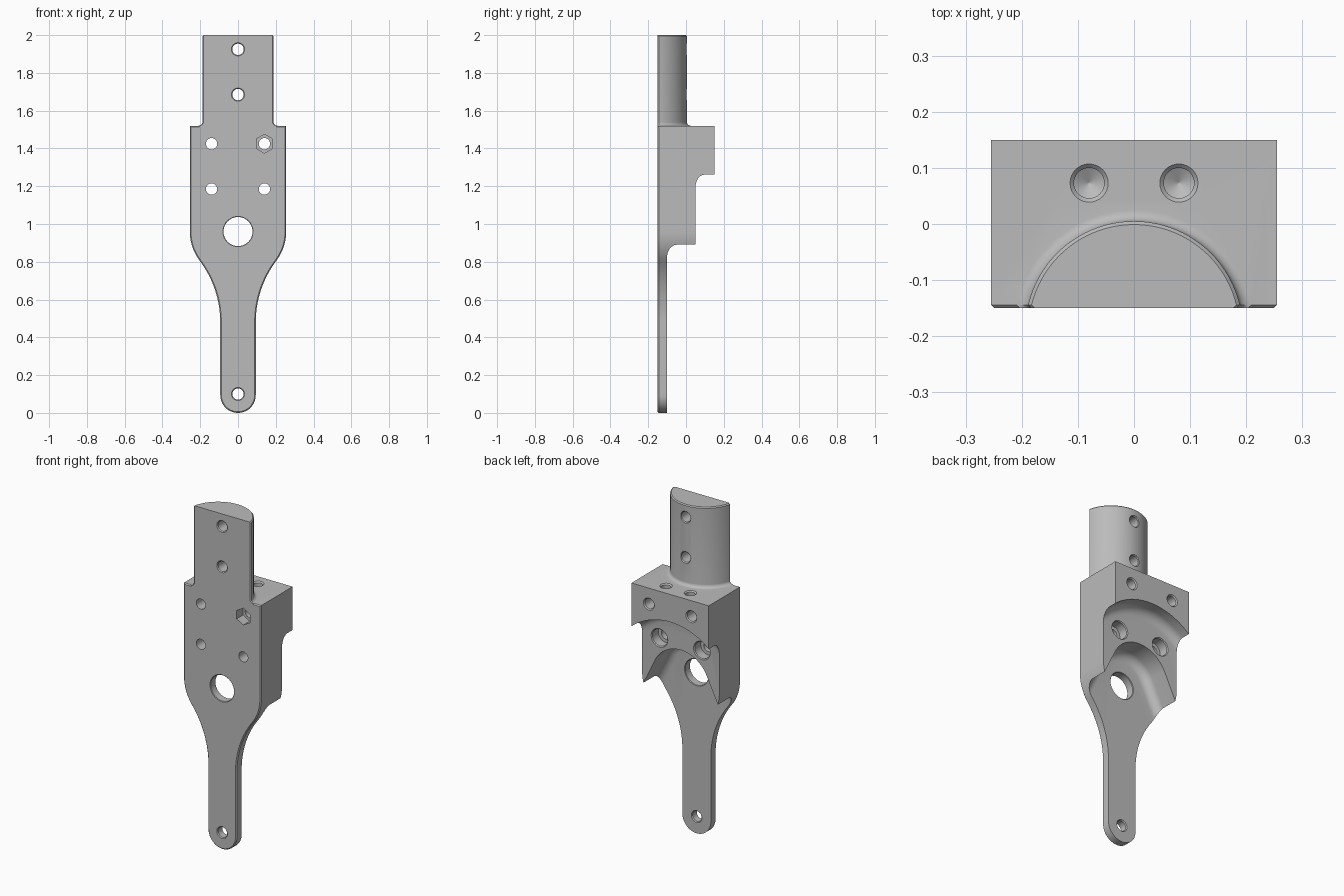
import bpy, bmesh, math
from math import sin, cos, pi, radians, sqrt

if "Cube" in bpy.data.objects:
    bpy.data.objects.remove(bpy.data.objects["Cube"])

metal = bpy.data.materials.new("plain grey")
metal.diffuse_color = (0.5, 0.5, 0.5, 1)
metal.use_nodes = True
metal.node_tree.nodes["Principled BSDF"].inputs["Base Color"].default_value = metal.diffuse_color


def loft(name, sections):
    """Closed solid through matching rings of 3D points."""
    bm = bmesh.new()
    rings = [[bm.verts.new(p) for p in s] for s in sections]
    n = len(rings[0])
    for a, b in zip(rings, rings[1:]):
        for i in range(n):
            j = (i + 1) % n
            bm.faces.new((a[i], a[j], b[j], b[i]))
    bm.faces.new(rings[0])
    bm.faces.new(rings[-1])
    bmesh.ops.recalc_face_normals(bm, faces=bm.faces)
    me = bpy.data.meshes.new(name)
    bm.to_mesh(me)
    bm.free()
    ob = bpy.data.objects.new(name, me)
    bpy.context.collection.objects.link(ob)
    me.materials.append(metal)
    return ob


def arc(cx, cz, r, a0, a1, n):
    return [(cx + r * cos(a0 + (a1 - a0) * i / n),
             cz + r * sin(a0 + (a1 - a0) * i / n)) for i in range(n + 1)]


def mirrored(half):
    """Close a right-hand half outline; the first point may lie on the axis."""
    return half + [(-x, z) for x, z in reversed(half) if x > 1e-6]


def combine(target, tool, operation):
    mod = target.modifiers.new("join", 'BOOLEAN')
    mod.operation, mod.solver, mod.object = operation, 'EXACT', tool
    bpy.context.view_layer.objects.active = target
    bpy.ops.object.modifier_apply(modifier=mod.name)
    bpy.data.objects.remove(tool)


HOLE_Z = 0.96              # centre shared by the big hole and both arches
W, TAIL = 0.255, 0.094     # half widths of body and tail


# Body outline, inset by d
def body_outline(d):
    zc = 0.48
    h = HOLE_Z - zc
    R = (TAIL ** 2 + h * h - W * W) / (2 * (W - TAIL))
    t = math.atan2(h, -(TAIL + R))
    half = arc(0, TAIL, TAIL - d, -pi / 2, 0, 12)
    half[0] = (0, d)
    half += arc(TAIL + R, zc, R + d, pi, t, 16)
    half += arc(0, HOLE_Z, W - d, t - pi, 0, 10)[1:]
    half += [(W - d, 1.52 - d)]
    return mirrored(half)


bracket = loft("bracket", [[(x, y, z) for x, z in body_outline(d)]
                           for y, d in ((-0.15, 0.006), (-0.144, 0), (0.15, 0))])


# Round-backed neck with a flared foot and chamfered top
def neck_ring(z, d):
    r, cy, c = 0.194 + d, -0.189, 0.006
    a = math.asin((-0.15 + c - cy) / r)
    pts = arc(0, cy, r, a, pi - a, 40)
    w = pts[0][0] - c
    return [(w, -0.15, z)] + [(x, y, z) for x, y in pts] + [(-w, -0.15, z)]


foot = [(1.54 - 0.02 * cos(a), 0.02 * (1 - sin(a)))
        for a in (radians(15 * i) for i in range(7))]
neck = loft("neck", [neck_ring(z, d) for z, d in
                     [(1.48, 0.02)] + foot + [(1.994, 0), (2.0, -0.006)]])
combine(bracket, neck, 'UNION')


# Arched recesses in the back with a filleted floor
def recess(r, angle, length, floor):
    def ring(y, d):
        half = arc(0, HOLE_Z, r - d, pi / 2, angle, 24)
        x, z = half[-1]
        x, z = x + length * sin(angle), z - length * cos(angle)
        half += [(x, z), (x, -0.2)]
        return [(px, y, pz) for px, pz in mirrored(half)]
    f = 0.05
    steps = [radians(15 * i) for i in range(7)]
    return loft("recess_cutter",
                [ring(floor + f * (1 - cos(a)), f * (1 - sin(a))) for a in steps]
                + [ring(0.2, 0)])


combine(bracket, recess(0.395, radians(35), 0.1, 0.05), 'DIFFERENCE')
combine(bracket, recess(0.19, radians(25.9), 0.25, -0.1), 'DIFFERENCE')


# Holes: profile of (position along axis, radius)
def hole(a, b, profile, axis='Y', n=32):
    def ring(t, r):
        pts = [(a + r * sin(2 * pi * i / n), b + r * cos(2 * pi * i / n)) for i in range(n)]
        return [(p, t, q) if axis == 'Y' else (p, q, t) for p, q in pts]
    combine(bracket, loft("hole_cutter", [ring(t, r) for t, r in profile]), 'DIFFERENCE')


def through(r, back, c=0.005):
    """Straight hole chamfered at the front and back faces."""
    return [(-0.16, r + c), (-0.15, r + c), (-0.15 + c, r),
            (back - c, r), (back, r + c), (back + 0.03, r + c)]


hole(0, HOLE_Z, through(0.077, -0.1, 0.003), n=48)
hole(0, 0.1, through(0.03, -0.1))
for z in (1.685, 1.925):
    hole(0, z, through(0.03, 0.004))
for x in (-0.14, 0.14):
    hole(x, 1.425, [(-0.16, 0.03), (0.144, 0.03), (0.15, 0.036), (0.2, 0.036)])
    hole(x, 1.185, [(-0.16, 0.03), (-0.01, 0.03), (-0.0099, 0.05),
                    (0.045, 0.05), (0.05, 0.055), (0.09, 0.055)])
# Hexagonal nut pocket
hole(0.14, 1.425, [(-0.16, 0.05), (-0.09, 0.05)], n=6)
# Blind holes in the shoulder
for x in (-0.08, 0.08):
    hole(x, 0.073, [(1.53, 0.034), (1.52, 0.034), (1.513, 0.027),
                    (1.42, 0.027), (1.405, 0.001)], axis='Z')

bpy.ops.object.select_all(action='DESELECT')
bracket.select_set(True)
bpy.context.view_layer.objects.active = bracket
bpy.ops.object.shade_smooth_by_angle(angle=radians(25))
